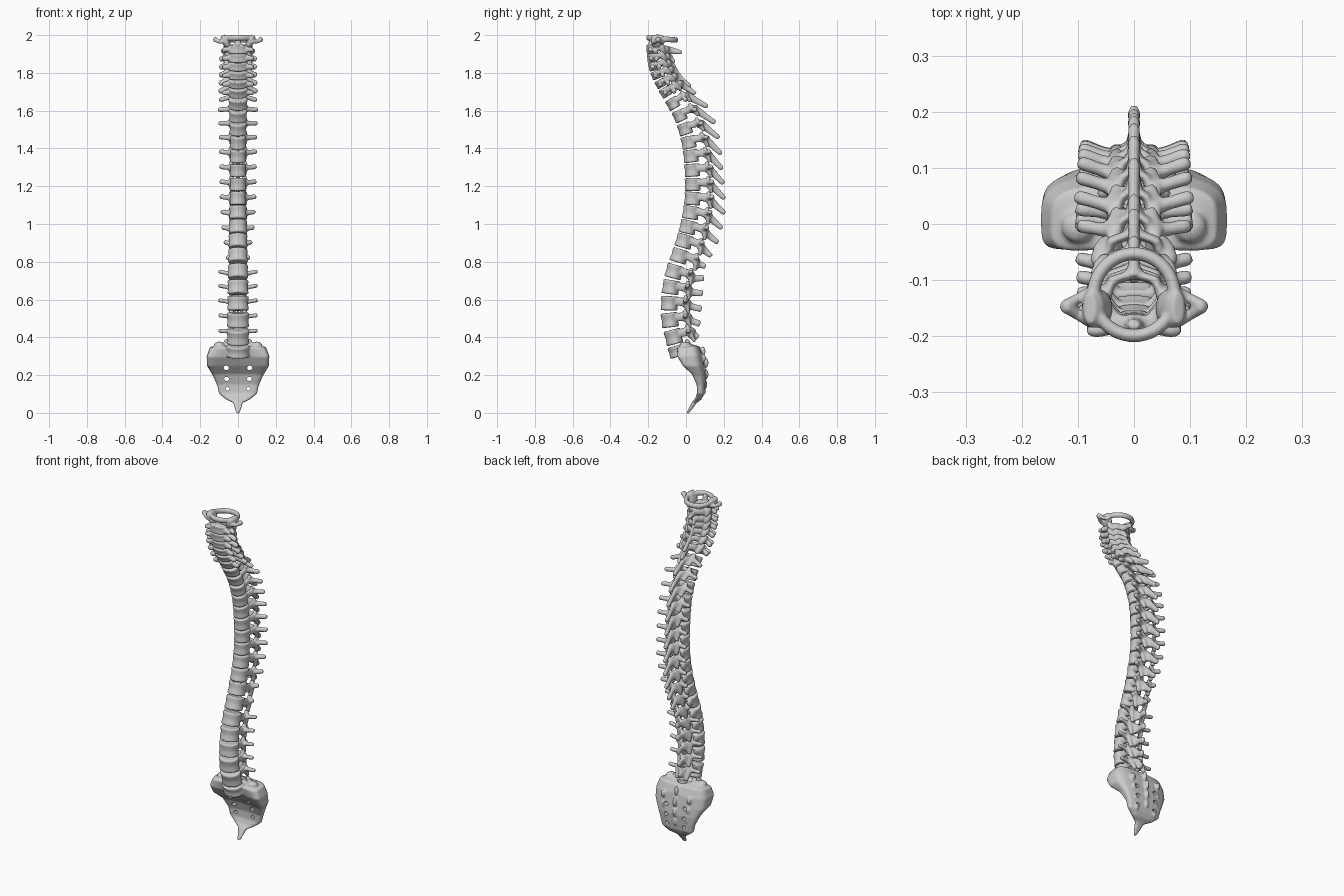
import bpy, bmesh, math
from mathutils import Vector as V

if "Cube" in bpy.data.objects:
    bpy.data.objects.remove(bpy.data.objects["Cube"])

# Body centres (y, z) and spinous tips (y, z), neck to low back: 6 neck, 12 chest, 5 lumbar
CENTRES = [(-.182, 1.925), (-.178, 1.88), (-.17, 1.835), (-.155, 1.79), (-.132, 1.745), (-.105, 1.70),
           (-.067, 1.64), (-.03, 1.575), (-.002, 1.505), (.018, 1.433), (.03, 1.36), (.037, 1.285),
           (.04, 1.21), (.039, 1.135), (.03, 1.06), (.015, .983), (-.005, .908), (-.03, .83),
           (-.058, .747), (-.075, .665), (-.083, .58), (-.081, .492), (-.062, .403)]
TIPS = [(-.022, 1.908), (-.062, 1.853), (-.05, 1.808), (-.02, 1.765), (.025, 1.727), (.05, 1.688),
        (.115, 1.62), (.155, 1.535), (.176, 1.455), (.188, 1.37), (.193, 1.29), (.2, 1.213),
        (.206, 1.133), (.206, 1.055), (.192, .975), (.17, .9), (.135, .828), (.105, .775),
        (.095, .715), (.09, .633), (.083, .55), (.075, .47), (.064, .398)]
# Keyed by vertebra index: body half width, half depth, half height
SIZE = {0: (.05, .028, .024), 4: (.052, .031, .021), 6: (.052, .037, .029), 9: (.044, .044, .033),
        13: (.045, .049, .035), 17: (.053, .051, .036), 22: (.061, .051, .039)}
# Transverse process tip: half span, distance behind the body, rise
WING = {0: (.088, .02, -.015), 1: (.098, .02, -.01), 5: (.102, .045, .0), 6: (.1, .065, .015),
        7: (.106, .08, .03), 9: (.1, .093, .028), 13: (.096, .103, .01), 15: (.086, .1, 0),
        17: (.062, .09, -.005), 18: (.104, .085, .002), 22: (.104, .075, .032)}


def lerp_keys(table, i):
    ks = sorted(table)
    a = max(k for k in ks if k <= i)
    b = min(k for k in ks if k >= i)
    t = 0 if a == b else (i - a) / (b - a)
    return [p + (q - p) * t for p, q in zip(table[a], table[b])]


def skin(bm, rings, closed=False):
    loops = [[bm.verts.new(p) for p in r] for r in rings]
    n = len(loops[0])
    for a, b in zip(loops, loops[1:] + loops[:1] if closed else loops[1:]):
        for k in range(n):
            bm.faces.new((a[k], a[(k + 1) % n], b[(k + 1) % n], b[k]))
    if not closed:
        bm.faces.new(loops[0][::-1])
        bm.faces.new(loops[-1])


def tube(bm, pts, secs, up=V((0, 0, 1)), closed=False, n=14):
    """Sweep ellipses (half side, half tall) along pts."""
    rings, m = [], len(pts)
    for i, (p, (a, b)) in enumerate(zip(pts, secs)):
        nxt, prv = (pts[(i + 1) % m], pts[i - 1]) if closed else (pts[min(i + 1, m - 1)], pts[max(i - 1, 0)])
        t = (nxt - prv).normalized()
        s = t.cross(up).normalized()
        v = s.cross(t)
        rings.append([p + s * a * math.cos(k * math.tau / n) + v * b * math.sin(k * math.tau / n) for k in range(n)])
    skin(bm, rings, closed)


def drum(bm, P, w, d, h):
    """Waisted vertebral body with a flattened back."""
    rings = []
    for f, s in ((-1, .93), (-.88, 1), (-.4, .95), (0, .92), (.4, .95), (.88, 1), (1, .93)):
        ring = []
        for k in range(28):
            t = k * math.tau / 28
            y = math.sin(t) * d * (.8 if math.sin(t) > 0 else 1)
            ring.append(P(w * s * math.cos(t), y * s, h * f))
        rings.append(ring)
    skin(bm, rings)


def ball(bm, c, r):
    for v in bmesh.ops.create_icosphere(bm, subdivisions=2, radius=1)['verts']:
        v.co = V((v.co.x * r[0], v.co.y * r[1], v.co.z * r[2])) + V(c)


def to_object(bm, name):
    bmesh.ops.recalc_face_normals(bm, faces=bm.faces)
    me = bpy.data.meshes.new(name)
    bm.to_mesh(me)
    bm.free()
    ob = bpy.data.objects.new(name, me)
    bpy.context.collection.objects.link(ob)
    return ob


def finish(bm, name, voxel=.005, smooth=3):
    ob = to_object(bm, name)
    r = ob.modifiers.new('blend', 'REMESH')
    r.mode, r.voxel_size, r.use_smooth_shade = 'VOXEL', voxel, True
    s = ob.modifiers.new('soften', 'SMOOTH')
    s.factor, s.iterations = .5, smooth
    return ob


def frame(c, up):
    u = V((0, up[0], up[1])).normalized()
    b = V((0, u.z, -u.y))
    return lambda x, back, rise: V((x, c[0], c[1])) + b * back + u * rise


# Vertebrae
chain = [(-.182, 1.975)] + CENTRES + [(-.035, .32)]
for i, c in enumerate(CENTRES):
    P = frame(c, (chain[i][0] - chain[i + 2][0], chain[i][1] - chain[i + 2][1]))
    w, d, h = lerp_keys(SIZE, i)
    wx, wb, wz = lerp_keys(WING, i)
    neck, lumbar = i < 6, i > 17
    bm = bmesh.new()
    drum(bm, P, w, d, h)
    xa = .06 if neck else .036
    b0, b1 = (d + .025, d + .065) if neck else (d + .033, d + .056)
    r = .015 if neck else .013
    for s in (-1, 1):
        # pedicle and lamina
        tube(bm, [P(s * w * .6, d * .4, h * .3), P(s * xa * .9, b0 - .012, h * .25),
                  P(s * xa * .65, b1 - .012, -h * .15), P(0, b1, -h * .4)],
             [(.011, h * .55), (.012, h * .65), (.009, h * .85), (.009, h * .75)])
        # upper and lower joint processes
        tube(bm, [P(s * xa * .8, b0 + .014, -h * 1.35), P(s * xa * .95, b0 + .006, -h * .4),
                  P(s * xa, b0, h * .5), P(s * xa, b0 - .006, h * 1.2)],
             [(.012, .009), (r + .001, r), (r + .003, r), (.012, .008)], V((0, 1, 0)))
        # transverse process
        tip = V((s * wx, c[0] + wb, c[1] + wz))
        base = P(s * xa * .75, b0 - .022 if neck else b0 - .006, h * .2)
        tall = .015 if neck else .011 if lumbar else .013
        tube(bm, [base, base.lerp(tip, .5), base.lerp(tip, .88), tip],
             [(.016, .017), (.012, tall), (.013, tall), (.009, .009)])
        if neck:  # front tubercle
            tube(bm, [P(s * w * .7, 0, 0), P(s * .07, -.008, -.002), P(s * .084, -.008, -.004)],
                 [(.015, .015), (.013, .014), (.008, .009)])
    # spinous process
    tip = V((0, *TIPS[i]))
    base = P(0, b1 - .008, -h * .3)
    end = .019 if lumbar else .014 if not neck else .012
    tube(bm, [base, base.lerp(tip, .4), base.lerp(tip, .9), tip],
         [(.016, .022), (.010, .018), (.011, end), (.007, end * .75)])
    if i == 0:  # peg of the second neck vertebra
        tube(bm, [V((0, -.182, 1.93)), V((0, -.182, 1.965)), V((0, -.18, 1.99))],
             [(.022, .02), (.017, .015), (.010, .010)], V((0, 1, 0)))
    region, num = ('neck', i + 2) if neck else ('lumbar', i - 17) if lumbar else ('chest', i - 5)
    finish(bm, f'{region}_vertebra_{num}')

# Top ring vertebra
bm = bmesh.new()
ring = [V((.072 * math.cos(t), -.126 + .073 * math.sin(t), 1.98 - .006 * math.sin(t)))
        for t in (k * math.tau / 40 for k in range(40))]
tube(bm, ring, [(.012, .015)] * 40, closed=True)
for s in (-1, 1):
    # joint mass, then two bars meeting at the side tip
    tube(bm, [V((s * .052, -.15, 1.94)), V((s * .062, -.15, 1.96)), V((s * .074, -.15, 1.985)), V((s * .08, -.15, 1.999))],
         [(.016, .028), (.021, .035), (.021, .036), (.012, .028)], V((0, 1, 0)))
    for y in (-.178, -.118):
        tube(bm, [V((s * .075, y, 1.965)), V((s * .1, (y - .147) / 2, 1.965)), V((s * .122, -.147, 1.978)), V((s * .128, -.147, 1.984))],
             [(.009, .012), (.009, .010), (.012, .014), (.007, .008)])
finish(bm, 'top_ring_vertebra', .004)

# Sacrum and tailbone: rows of half width, front y, front z, back y, back z, forward flare of the sides
ROWS = [(.10, -.045, .35, .035, .362, 0), (.148, -.045, .342, .07, .352, .012), (.166, -.03, .295, .09, .305, .03),
        (.163, .0, .25, .1, .245, .03), (.132, .042, .205, .106, .19, .018), (.11, .06, .15, .102, .14, .008),
        (.1, .06, .105, .096, .098, .004), (.064, .048, .075, .08, .07, 0), (.026, .032, .058, .056, .052, 0),
        (.018, .018, .03, .038, .028, 0), (.008, .001, -.003, .015, -.003, 0)]
bm = bmesh.new()
rings = []
for w, yf, zf, yb, zb, flare in ROWS:
    ring = []
    for k in range(44):
        t = k * math.tau / 44
        cx, sy = [math.copysign(abs(q) ** .5, q) for q in (math.cos(t), math.sin(t))]
        m = (sy + 1) / 2
        ring.append(V((w * cx, yf + (yb - yf) * m - flare * cx * cx * (1.2 - .7 * m), zf + (zb - zf) * m)))
    rings.append(ring)
skin(bm, rings)
drum(bm, frame((-.042, .328), (-.3, 1)), .062, .052, .03)
for s in (-1, 1):
    tube(bm, [V((s * .066, .03, .33)), V((s * .062, .012, .365)), V((s * .06, .002, .39))],
         [(.018, .017), (.017, .015), (.010, .009)], V((0, 1, 0)))
    ball(bm, (s * .1, -.005, .358), (.03, .03, .02))
    for z, x in ((.29, .085), (.23, .08), (.17, .07), (.115, .06)):
        ball(bm, (s * x, .092, z), (.014, .014, .022))
for z, y in ((.325, .09), (.265, .106), (.205, .106), (.15, .099)):
    ball(bm, (0, y, z), (.012, .014, .028))
sacrum = finish(bm, 'sacrum_and_tailbone', .005, 3)

# Sacral openings
bm = bmesh.new()
for s in (-1, 1):
    for x, z, r in ((.062, .238, .014), (.06, .18, .013), (.056, .128, .011)):
        tube(bm, [V((s * x, -.15, z)), V((s * x, .2, z))], [(r, r * .85)] * 2)
# upper canal mouth behind the top body
tube(bm, [V((0, .03, .41)), V((0, .035, .34)), V((0, .065, .26))],
     [(.034, .02), (.03, .018), (.02, .012)], V((0, 1, 0)))
cutter = to_object(bm, 'opening_cutter')
cutter.hide_render = True
cutter.display_type = 'WIRE'
b = sacrum.modifiers.new('openings', 'BOOLEAN')
b.operation, b.object = 'DIFFERENCE', cutter
